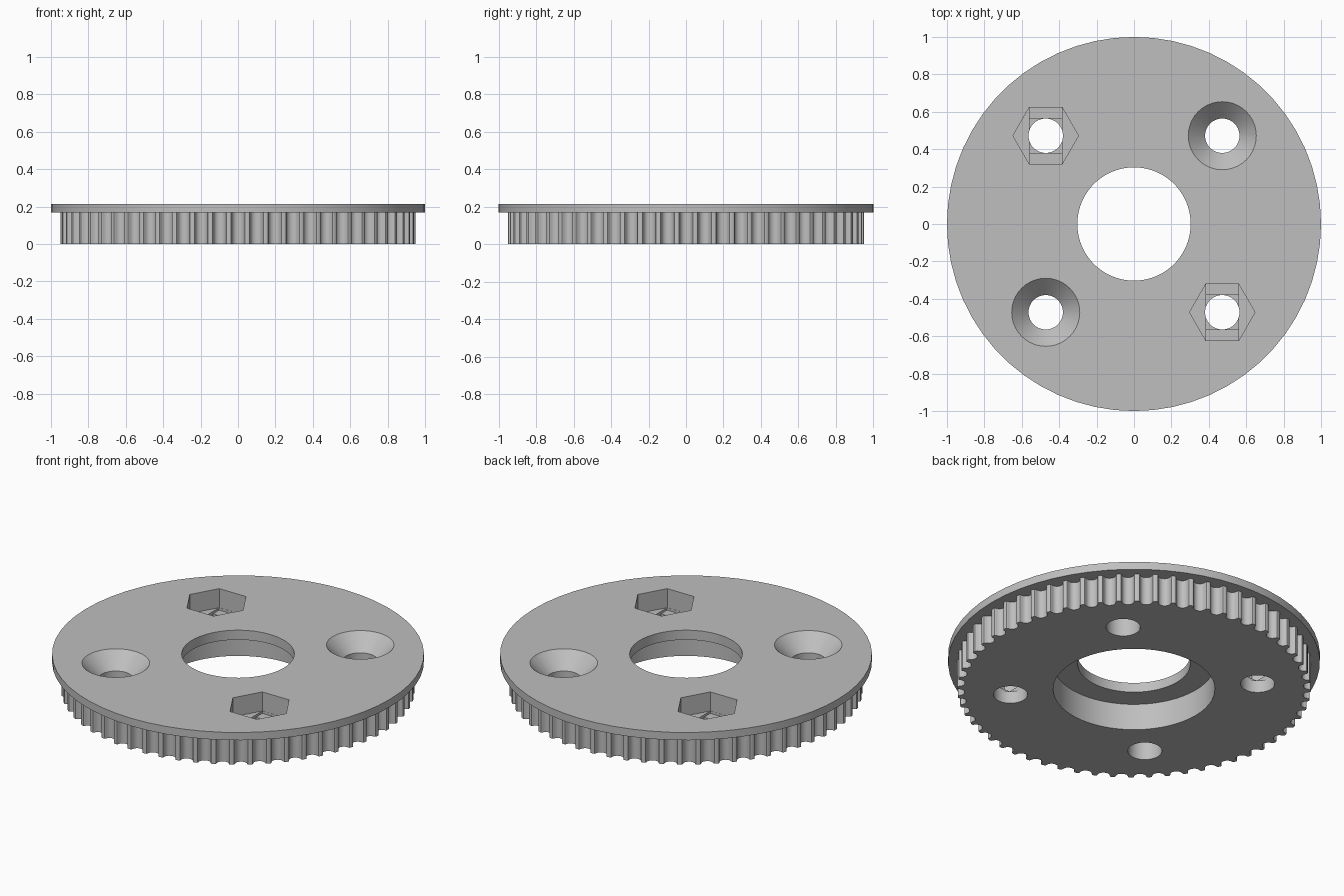
import bpy
import math
from math import cos, sin, pi

cube = bpy.data.objects.get("Cube")
if cube:
    bpy.data.objects.remove(cube, do_unlink=True)

TEETH = 60
MM = 1 / 19.845           # groove profile is given in millimetres
TOOTH_R = 0.95
FLANGE_Z, TOP_Z = 0.168, 0.214
LEDGE_Z = 0.157
HOLE, HOLE_R = 0.472, 0.092
OVER = 0.05               # how far cutters reach past a surface

grey = bpy.data.materials.new("grey plastic")
grey.use_nodes = True
colour = (0.52, 0.52, 0.52, 1)
grey.diffuse_color = colour
grey.node_tree.nodes["Principled BSDF"].inputs["Base Color"].default_value = colour


def loft(name, rings):
    """Closed solid from stacked rings with the same number of points."""
    n = len(rings[0])
    verts = [p for ring in rings for p in ring]
    faces = [tuple(reversed(range(n))),
             tuple(range(len(verts) - n, len(verts)))]
    for k in range(len(rings) - 1):
        for i in range(n):
            j = (i + 1) % n
            faces.append((k * n + i, k * n + j, k * n + n + j, k * n + n + i))
    mesh = bpy.data.meshes.new(name)
    mesh.from_pydata(verts, [], faces)
    mesh.materials.append(grey)
    obj = bpy.data.objects.new(name, mesh)
    bpy.context.collection.objects.link(obj)
    return obj


def ring(r, z, n=60, x=0, y=0):
    return [(x + r * cos(2 * pi * i / n), y + r * sin(2 * pi * i / n), z)
            for i in range(n)]


def combine(target, tool, operation):
    mod = target.modifiers.new(operation, "BOOLEAN")
    mod.operation, mod.solver, mod.object = operation, "EXACT", tool
    graph = bpy.context.evaluated_depsgraph_get()
    mesh = bpy.data.meshes.new_from_object(target.evaluated_get(graph))
    target.modifiers.clear()
    target.data = mesh
    bpy.data.objects.remove(tool, do_unlink=True)


def cut(rings):
    combine(pulley, loft("cutter", rings), "DIFFERENCE")


# Toothed belt ring: half groove as (half width, depth), mirrored and repeated
half = [(0.847, 0), (0.735, 0.037), (0.679, 0.131), (0.656, 0.238),
        (0.621, 0.343), (0.572, 0.444), (0.512, 0.54), (0.407, 0.637),
        (0.282, 0.707), (0.144, 0.75), (0, 0.764)]
groove = [(-w, d) for w, d in half] + [(w, d) for w, d in half[-2::-1]]
outline = []
for t in range(TEETH):
    a = 2 * pi * t / TEETH
    for w, d in groove:
        x, y = TOOTH_R - d * MM, w * MM
        outline.append((x * cos(a) - y * sin(a), x * sin(a) + y * cos(a)))
pulley = loft("toothed_pulley",
              [[(x, y, z) for x, y in outline] for z in (0, FLANGE_Z + 0.02)])

# Retaining flange on top
combine(pulley, loft("flange", [ring(1, FLANGE_Z), ring(1, TOP_Z)]), "UNION")

# Centre bore with a wider bearing seat underneath
cut([ring(0.303, -OVER), ring(0.303, TOP_Z + OVER)])
cut([ring(0.435, -OVER), ring(0.435, LEDGE_Z)])

# Four screw holes
for sx in (-1, 1):
    for sy in (-1, 1):
        x, y = sx * HOLE, sy * HOLE
        if sx == sy:
            # Countersunk hole
            sink = 0.09
            cut([ring(HOLE_R, -OVER, 40, x, y),
                 ring(HOLE_R, TOP_Z - sink, 40, x, y),
                 ring(HOLE_R + 2 * sink, TOP_Z + sink, 40, x, y)])
        else:
            # Hexagonal nut pocket with stepped floor: slot, square, round
            nut_r, floor, step = 0.175, TOP_Z - 0.113, 0.014
            flat = nut_r * cos(pi / 6)
            cut([ring(HOLE_R, -OVER, 40, x, y), ring(HOLE_R, TOP_Z, 40, x, y)])
            cut([ring(nut_r, floor, 6, x, y),
                 ring(nut_r, TOP_Z + OVER, 6, x, y)])
            for wy, z in ((flat - 0.001, floor - step),
                          (HOLE_R, floor - 2 * step)):
                wx = nut_r / 2
                box = [(x - wx, y - wy), (x + wx, y - wy),
                       (x + wx, y + wy), (x - wx, y + wy)]
                cut([[(px, py, h) for px, py in box] for h in (z, floor + step)])

# Smooth round walls, crisp edges
bpy.ops.object.select_all(action="DESELECT")
pulley.select_set(True)
bpy.context.view_layer.objects.active = pulley
bpy.ops.object.shade_smooth_by_angle(angle=math.radians(30))
